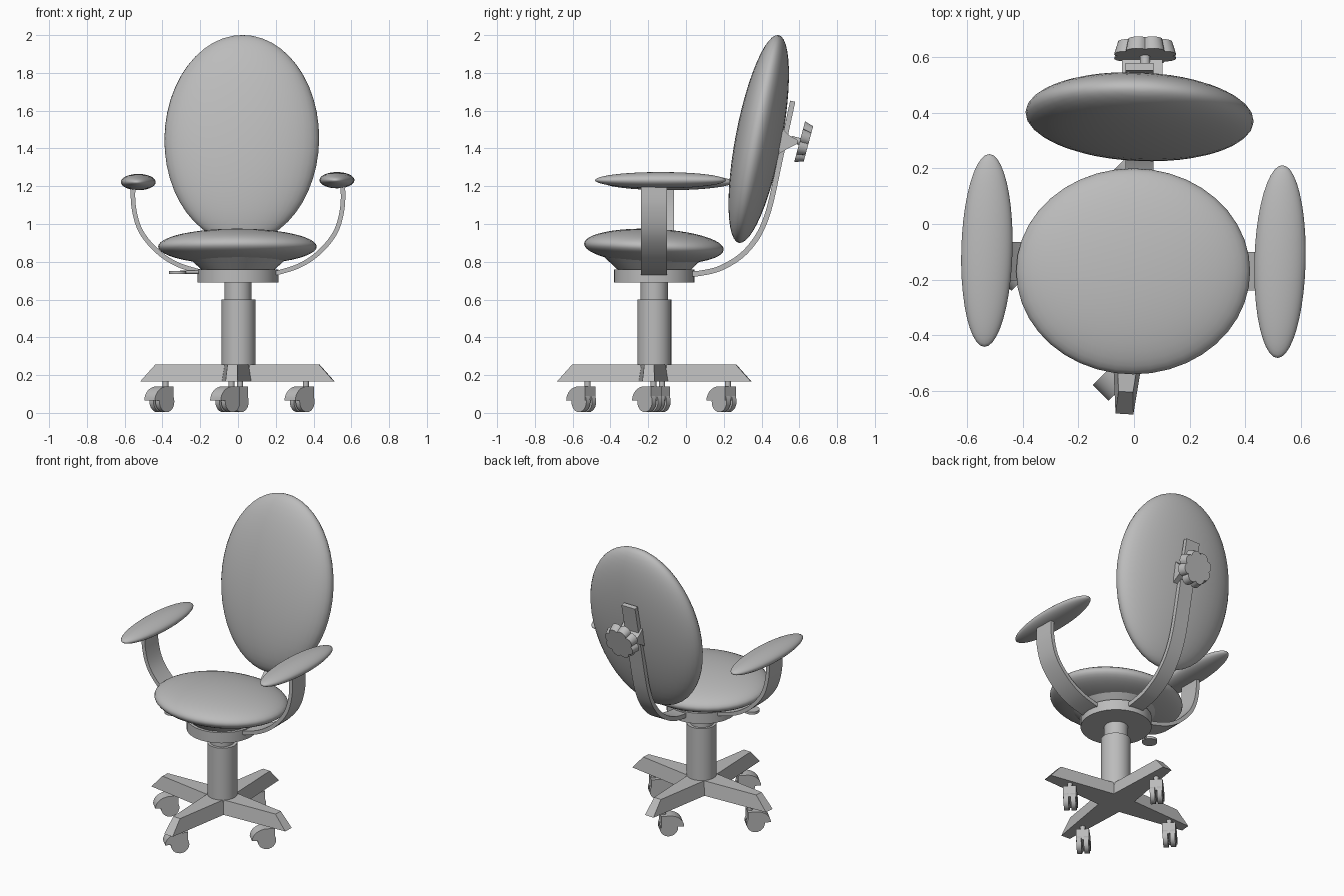
import bpy, bmesh
from math import radians, sin, cos, pi
from mathutils import Matrix, Vector

cube = bpy.data.objects.get("Cube")
if cube:
    bpy.data.objects.remove(cube)

grey = bpy.data.materials.new("plain_grey")
grey.use_nodes = True
grey.diffuse_color = (0.5, 0.5, 0.5, 1)
grey.node_tree.nodes["Principled BSDF"].inputs["Base Color"].default_value = (0.5, 0.5, 0.5, 1)

COL = Vector((0, -0.168, 0))              # axis of the column
XZ = Matrix.Rotation(radians(90), 4, "X")  # outline in x-z, depth along y
YZ = Matrix(((0, 0, 1, 0), (1, 0, 0, 0), (0, 1, 0, 0), (0, 0, 0, 1)))  # outline in y-z


def turn(angle, axis):
    return Matrix.Rotation(radians(angle), 4, axis)


def finish(bm, name, matrix, angle=35):
    bmesh.ops.transform(bm, matrix=matrix, verts=bm.verts)
    bmesh.ops.recalc_face_normals(bm, faces=bm.faces)
    mesh = bpy.data.meshes.new(name)
    bm.to_mesh(mesh)
    bm.free()
    ob = bpy.data.objects.new(name, mesh)
    bpy.context.collection.objects.link(ob)
    mesh.materials.append(grey)
    bpy.ops.object.select_all(action="DESELECT")
    ob.select_set(True)
    bpy.context.view_layer.objects.active = ob
    bpy.ops.object.shade_smooth_by_angle(angle=radians(angle))
    return ob


def cushion(name, centre, radii, rotation):
    bm = bmesh.new()
    bmesh.ops.create_uvsphere(bm, u_segments=40, v_segments=24, radius=1)
    scale = Matrix.Diagonal((*radii, 1))
    finish(bm, name, Matrix.Translation(centre) @ rotation @ scale, 180)


def cone(name, centre, r1, r2, depth, rotation=Matrix(), sides=32):
    bm = bmesh.new()
    bmesh.ops.create_cone(bm, cap_ends=True, segments=sides, radius1=r1, radius2=r2, depth=depth)
    finish(bm, name, Matrix.Translation(centre) @ rotation)


def prism(name, outline, depth, matrix, far=None):
    """Join an outline to a second one at the other side of the depth."""
    bm = bmesh.new()
    a = [bm.verts.new((u, v, -depth / 2)) for u, v in outline]
    b = [bm.verts.new((u, v, depth / 2)) for u, v in far or outline]
    bm.faces.new(a)
    bm.faces.new(b)
    for i in range(len(a)):
        j = (i + 1) % len(a)
        bm.faces.new((a[i], a[j], b[j], b[i]))
    finish(bm, name, matrix)


def ribbon(points, thickness, steps=5):
    """Outline of a flat strip following a smooth path."""
    p = [Vector(q) for q in points]
    p = [2 * p[0] - p[1]] + p + [2 * p[-1] - p[-2]]
    path = []
    for i in range(1, len(p) - 2):
        a, b, c, d = p[i - 1:i + 3]
        for k in range(steps):
            t = k / steps
            path.append(0.5 * (2 * b + (c - a) * t + (2 * a - 5 * b + 4 * c - d) * t * t
                               + (3 * b - a - 3 * c + d) * t ** 3))
    path.append(p[-2])
    left, right = [], []
    for i, q in enumerate(path):
        tan = (path[min(i + 1, len(path) - 1)] - path[max(i - 1, 0)]).normalized()
        n = Vector((-tan.y, tan.x)) * thickness / 2
        left.append(tuple(q + n))
        right.append(tuple(q - n))
    return left + right[::-1]


# Cushions
cushion("seat", (-0.003, -0.17, 0.88), (0.42, 0.37, 0.094), turn(-2.5, "X"))
cushion("backrest", (0.02, 0.385, 1.45), (0.41, 0.122, 0.56), turn(-2.5, "Z") @ turn(-10.8, "X"))
cushion("right_armrest", (-0.528, -0.095, 1.222), (0.092, 0.346, 0.043), turn(-1.5, "Z"))
cushion("left_armrest", (0.524, -0.135, 1.232), (0.092, 0.346, 0.043), turn(-1.5, "Z"))

# Hub and column
cone("seat_hub", COL + Vector((0, 0, 0.725)), 0.214, 0.214, 0.07)
cone("seat_flare", COL + Vector((0, 0, 0.79)), 0.19, 0.265, 0.07)
cone("upper_column", COL + Vector((0, 0, 0.64)), 0.072, 0.072, 0.12)
cone("lower_column", COL + Vector((0.003, 0, 0.39)), 0.09, 0.09, 0.42)

# Armrest supports
arm = [(0.17, 0.738), (0.22, 0.745), (0.33, 0.782), (0.43, 0.85), (0.515, 0.955), (0.552, 1.08), (0.556, 1.21)]
for side, name, y in ((1, "left_arm_support", -0.17), (-1, "right_arm_support", -0.133)):
    path = [(side * x, z + (0.008 if side < 0 else 0)) for x, z in arm]
    prism(name, ribbon(path, 0.024), 0.138, Matrix.Translation((0, y, 0)) @ XZ)

# Backrest support with its clamp
back = [(0.02, 0.735), (0.08, 0.74), (0.18, 0.765), (0.29, 0.83), (0.37, 0.92),
        (0.42, 1.02), (0.455, 1.14), (0.5, 1.35), (0.565, 1.65)]
prism("back_support", ribbon(back, 0.028), 0.1, Matrix.Translation((0.02, 0, 0)) @ YZ)
clamp = [(0.505, 1.51), (0.545, 1.47), (0.59, 1.445), (0.59, 1.425), (0.54, 1.40), (0.49, 1.37)]
prism("back_clamp", clamp, 0.145, Matrix.Translation((0.03, 0, 0)) @ YZ)

# Lobed knob behind the backrest
axis = turn(-105, "X")
cone("knob_stem", (0.04, 0.59, 1.44), 0.018, 0.018, 0.07, axis, 16)


def lobes(radius, count=8, steps=8):
    pts = []
    for i in range(count * steps):
        t = 2 * pi * i / (count * steps)
        r = radius * (0.84 + 0.16 * abs(sin(count * t / 2)) ** 0.7)
        pts.append((r * cos(t), r * sin(t)))
    return pts


prism("adjusting_knob", lobes(0.117), 0.048, Matrix.Translation((0.04, 0.625, 1.43)) @ axis, lobes(0.102))

# Height lever
cone("lever_paddle", (-0.32, -0.235, 0.742), 0.046, 0.046, 0.016, sides=24)
cone("lever_rod", (-0.22, -0.205, 0.745), 0.009, 0.009, 0.18, turn(17, "Z") @ turn(90, "Y"), 12)


# Four-legged base
def star(root, tip, reach):
    pts = []
    for k in range(4):
        c, s = cos(k * pi / 2), sin(k * pi / 2)
        for x, y in ((root, -root), (reach, -tip), (reach, tip)):
            pts.append((x * c - y * s, x * s + y * c))
    return pts


prism("star_base", star(0.078, 0.032, 0.515), 0.09,
      Matrix.Translation(COL + Vector((-0.003, 0, 0.21))) @ turn(-3.5, "Z"), star(0.063, 0.026, 0.435))

# Casters, all trailing the same way
hood = [(-0.06, 0.065), (-0.06, 0.14)]
hood += [(-0.01 + 0.09 * sin(t * pi / 16), 0.065 + 0.075 * cos(t * pi / 16)) for t in range(9)]
for k, name in enumerate(("left", "back", "right", "front")):
    a = radians(90 * k - 3.5)
    spot = Matrix.Translation((-0.04 + 0.372 * cos(a), -0.178 + 0.372 * sin(a), 0)) @ turn(-135, "Z")
    prism(name + "_caster_hood", hood, 0.08, spot @ XZ)
    for s in (-1, 1):
        centre = spot @ Vector((-0.012, s * 0.022, 0.06))
        cone(f"{name}_caster_wheel_{'a' if s < 0 else 'b'}", centre, 0.056, 0.056, 0.03,
             turn(-135, "Z") @ XZ, 24)
    cone(name + "_caster_pin", spot @ Vector((-0.04, 0, 0.155)), 0.016, 0.016, 0.06, sides=12)
